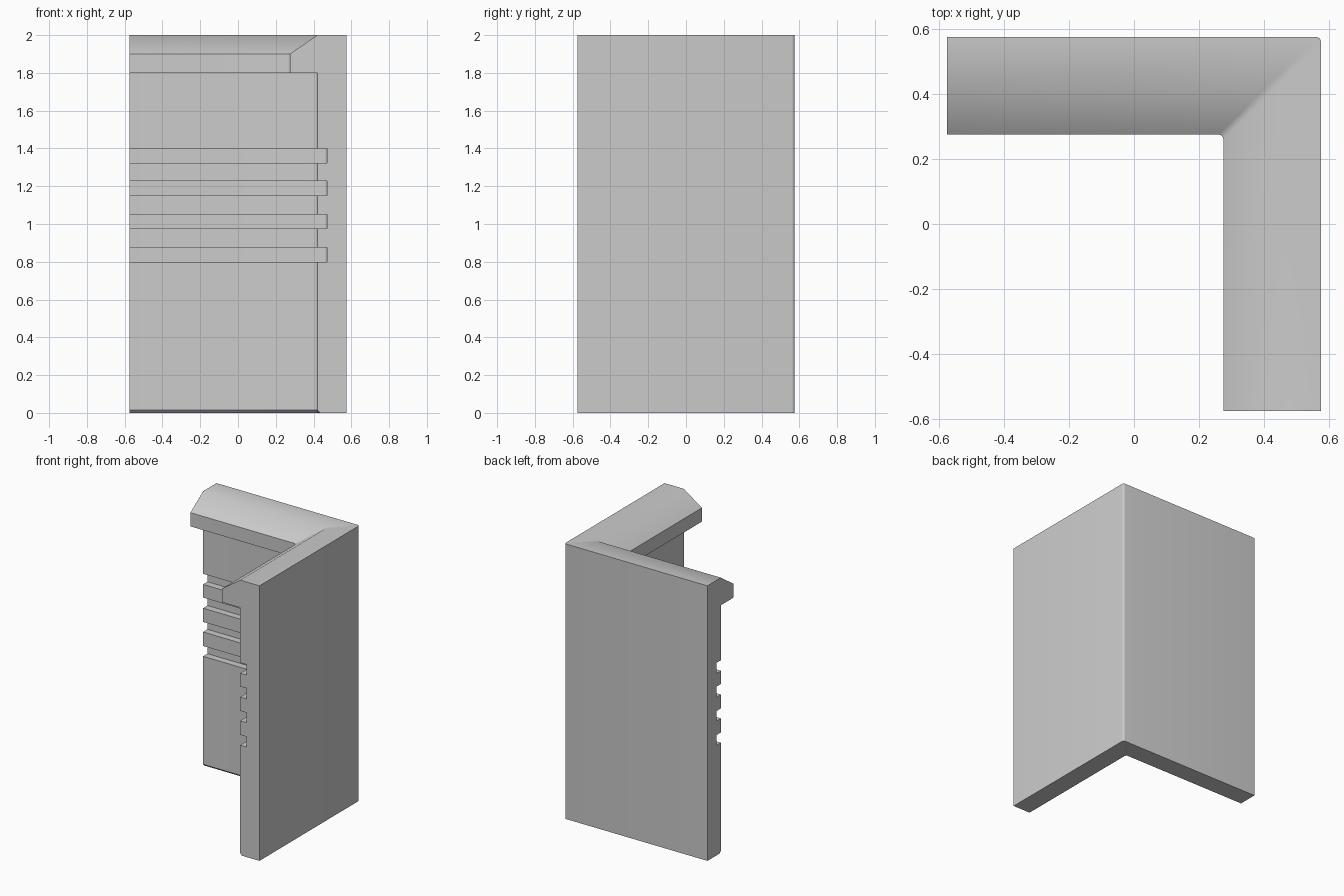
import bpy, bmesh, math

if "Cube" in bpy.data.objects:
    bpy.data.objects.remove(bpy.data.objects["Cube"])

H = 0.575          # half width
WALL = 0.155       # wall thickness
GROOVE = 0.105     # thickness left behind each groove
LEDGE = 0.30       # depth of the top moulding
R = 0.015          # corner rounding

# Wall cross-section: (depth inward from outer face, height)
profile = [(0, 0), (WALL - 0.015, 0), (WALL, 0.015)]
for z0, z1 in [(0.80, 0.875), (0.977, 1.05), (1.15, 1.227), (1.323, 1.40)]:
    profile += [(WALL, z0), (GROOVE, z0), (GROOVE, z1), (WALL, z1)]
profile += [(WALL, 1.80), (LEDGE, 1.80), (LEDGE, 1.90), (WALL, 2.0), (0, 2.0)]

# Plan path of one profile point: along the back, round the corner, along the side
STEPS = 4
def path(d):
    c = H - d
    arc = [(c - R + R * math.sin(a), c - R + R * math.cos(a))
           for a in (math.pi / 2 * i / STEPS for i in range(STEPS + 1))]
    return [(-H, c)] + arc + [(c, -H)]

# Sweep the section round the corner
bm = bmesh.new()
rows = [[bm.verts.new((x, y, z)) for x, y in path(d)] for d, z in profile]
n = len(rows)
for i in range(n):
    a, b = rows[i], rows[(i + 1) % n]
    for j in range(len(a) - 1):
        bm.faces.new((a[j], a[j + 1], b[j + 1], b[j]))

# Close both ends
bm.faces.new([r[0] for r in rows])
bm.faces.new([r[-1] for r in reversed(rows)])
bmesh.ops.recalc_face_normals(bm, faces=bm.faces)

mesh = bpy.data.meshes.new("corner_wall")
bm.to_mesh(mesh)
bm.free()
wall = bpy.data.objects.new("corner_wall", mesh)
bpy.context.collection.objects.link(wall)
bpy.context.view_layer.objects.active = wall
wall.select_set(True)
bpy.ops.object.shade_smooth_by_angle(angle=math.radians(40))
